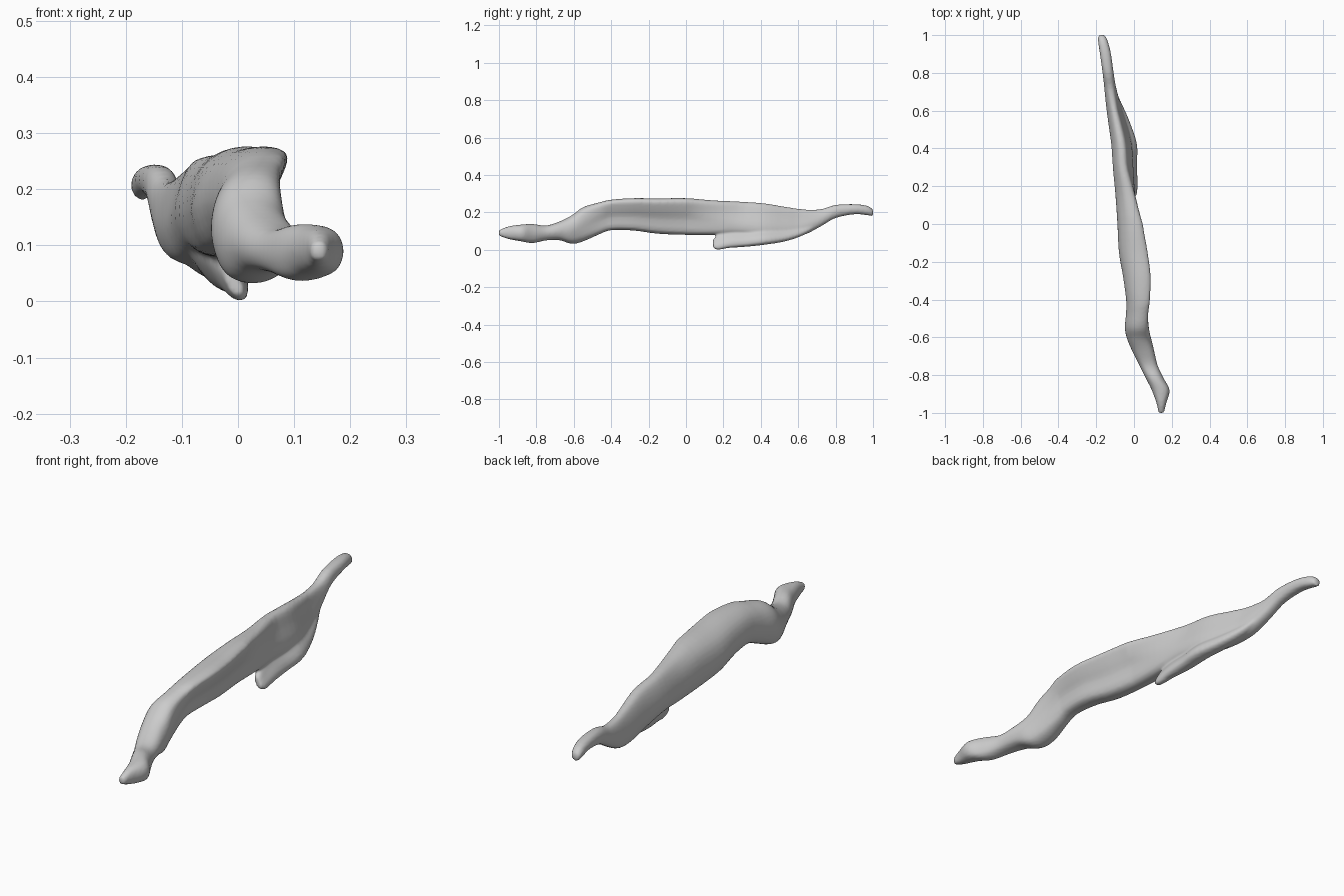
import bpy, bmesh

if "Cube" in bpy.data.objects:
    bpy.data.objects.remove(bpy.data.objects["Cube"])

# Normalised cross-sections (u across x, v up z), all listed from the top, anticlockwise
ROUND = [(.5, 1), (.2, .92), (.03, .7), (0, .4), (.15, .1),
         (.5, 0), (.85, .1), (1, .4), (.97, .7), (.8, .92)]
CRESCENT = [(.75, 1), (.4, .94), (.12, .75), (0, .42), (.13, .1),
            (.4, 0), (.68, .08), (.77, .42), (.92, .68), (1, .92)]
BLADE = [(.42, 1), (.22, .93), (.06, .68), (0, .38), (.14, .1),
         (.45, 0), (.8, .05), (.86, .3), (.72, .65), (.6, .93)]
FLAP = [(.2, 1), (.04, .92), (0, .7), (.15, .4), (.4, .12),
        (.75, 0), (1, .1), (.98, .35), (.75, .65), (.5, .93)]


def spline(p0, p1, p2, p3, t):
    return [.5 * (2 * b + (c - a) * t + (2 * a - 5 * b + 4 * c - d) * t * t
                  + (3 * b - a - 3 * c + d) * t ** 3)
            for a, b, c, d in zip(p0, p1, p2, p3)]


def mix(a, b, t):
    return [(p[0] + (q[0] - p[0]) * t, p[1] + (q[1] - p[1]) * t) for p, q in zip(a, b)]


def body_shape(y):
    keys = [(-1.1, ROUND), (-.62, ROUND), (-.42, CRESCENT), (0, CRESCENT),
            (.3, BLADE), (.6, BLADE), (.8, ROUND), (1.1, ROUND)]
    for (ya, a), (yb, b) in zip(keys, keys[1:]):
        if y <= yb:
            return mix(a, b, (y - ya) / (yb - ya))


def loft(bm, stations, shape, steps=4, sub=3):
    """Skin smooth rings through stations of (y, left, right, bottom, top)."""
    n = len(stations)
    rows = []
    for i in range(n - 1):
        q = [stations[max(0, min(n - 1, i + k))] for k in (-1, 0, 1, 2)]
        rows += [spline(*q, s / steps) for s in range(steps)]
    rows.append(stations[-1])
    rings = []
    for y, xl, xr, zb, zt in rows:
        sec, ring = shape(y), []
        m = len(sec)
        for i in range(m):
            for s in range(sub):
                u, v = spline(*[sec[(i + k) % m] for k in (-1, 0, 1, 2)], s / sub)
                ring.append(bm.verts.new((xl + (xr - xl) * u, y, zb + (zt - zb) * v)))
        rings.append(ring)
    for a, b in zip(rings, rings[1:]):
        for i in range(len(a)):
            j = (i + 1) % len(a)
            bm.faces.new((a[i], a[j], b[j], b[i]))
    bm.faces.new(rings[0][::-1])
    bm.faces.new(rings[-1])


bm = bmesh.new()

# Long leaning body with tapered ends
loft(bm, [
    (-1.0, .13, .158, .075, .105), (-.95, .12, .17, .058, .125),
    (-.88, .095, .188, .045, .135), (-.82, .065, .158, .036, .138),
    (-.75, .03, .125, .05, .13), (-.68, -.005, .108, .052, .15),
    (-.61, -.035, .092, .032, .185), (-.55, -.048, .085, .045, .228),
    (-.47, -.042, .08, .08, .252), (-.4, -.042, .084, .105, .268),
    (-.28, -.058, .088, .103, .276), (-.15, -.08, .072, .086, .275),
    (0, -.088, .046, .08, .276), (.15, -.098, .03, .08, .264),
    (.28, -.11, .015, .085, .258), (.42, -.12, .005, .07, .248),
    (.53, -.135, -.025, .065, .23), (.63, -.148, -.06, .08, .216),
    (.72, -.157, -.09, .125, .217), (.8, -.166, -.108, .17, .24),
    (.9, -.18, -.122, .19, .244), (.97, -.19, -.14, .185, .235),
    (1.0, -.188, -.155, .18, .215)], body_shape)

# Lower flap with a free tip
loft(bm, [
    (.145, -.024, .008, .012, .055), (.17, -.034, .016, 0, .08),
    (.23, -.06, .017, .01, .11), (.32, -.085, .014, .016, .13),
    (.42, -.1, .014, .027, .14), (.53, -.12, -.02, .045, .14),
    (.62, -.138, -.058, .075, .15), (.69, -.145, -.09, .115, .17)], lambda y: FLAP)

bmesh.ops.recalc_face_normals(bm, faces=bm.faces)
mesh = bpy.data.meshes.new("organic_body")
bm.to_mesh(mesh)
bm.free()
body = bpy.data.objects.new("organic_body", mesh)
bpy.context.collection.objects.link(body)

# Fuse body and flap into one skin, then soften
remesh = body.modifiers.new("fuse", 'REMESH')
remesh.mode = 'VOXEL'
remesh.voxel_size = .007
remesh.use_smooth_shade = True
soft = body.modifiers.new("soften", 'SMOOTH')
soft.factor = .5
soft.iterations = 3
